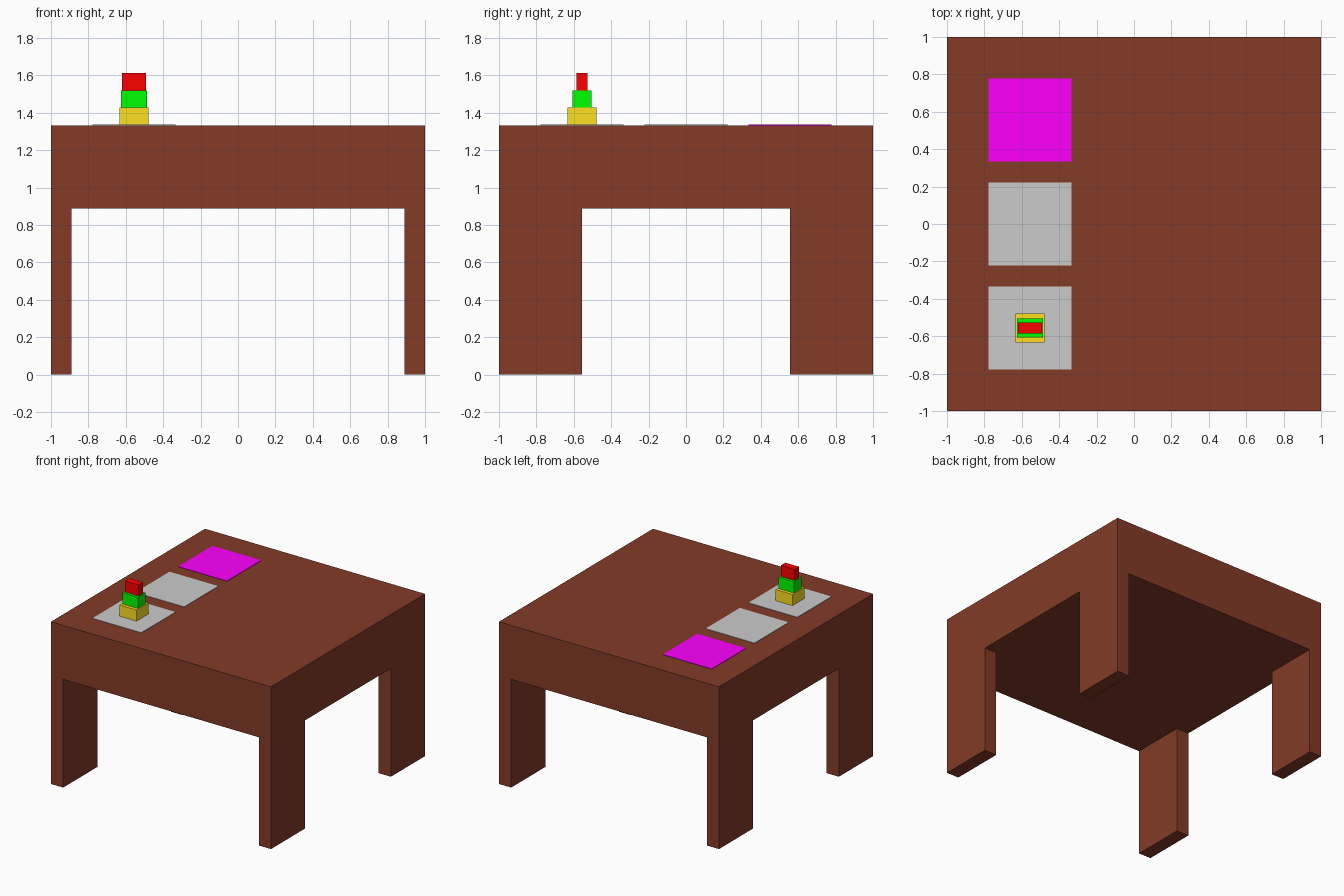
import bpy, bmesh
from mathutils import Matrix, Vector

if "Cube" in bpy.data.objects:
    bpy.data.objects.remove(bpy.data.objects["Cube"])

TOP, UNDER = 1.333, 0.889        # table top and underside heights
LEG_X, LEG_Y = 0.889, 0.556      # inner faces of the legs


def material(name, rgb):
    m = bpy.data.materials.new(name)
    m.diffuse_color = (*rgb, 1)
    m.use_nodes = True
    m.node_tree.nodes["Principled BSDF"].inputs["Base Color"].default_value = m.diffuse_color
    return m


def box_bmesh(center, size):
    bm = bmesh.new()
    mat = Matrix.Translation(center) @ Matrix.Diagonal((*size, 1))
    bmesh.ops.create_cube(bm, size=1, matrix=mat)
    return bm


def finish(bm, name, mat=None):
    mesh = bpy.data.meshes.new(name)
    bm.to_mesh(mesh)
    bm.free()
    obj = bpy.data.objects.new(name, mesh)
    bpy.context.collection.objects.link(obj)
    if mat:
        mesh.materials.append(mat)
    return obj


wood = material("wood", (0.228, 0.044, 0.020))
magenta = material("magenta", (1, 0, 1))
yellow = material("yellow", (1, 0.75, 0.015))
green = material("green", (0, 1, 0))
red = material("red", (1, 0, 0))

# Table: thick slab with the four bottom corners extruded into legs
bm = box_bmesh((0, 0, (TOP + UNDER) / 2), (2, 2, TOP - UNDER))
for axis, d in ((Vector((1, 0, 0)), LEG_X), (Vector((0, 1, 0)), LEG_Y)):
    for s in (-1, 1):
        bmesh.ops.bisect_plane(bm, geom=bm.verts[:] + bm.edges[:] + bm.faces[:],
                               plane_co=axis * d * s, plane_no=axis)
bm.normal_update()
corners = []
for f in bm.faces:
    c = f.calc_center_median()
    if f.normal.z < -0.9 and abs(c.x) > LEG_X and abs(c.y) > LEG_Y:
        corners.append(f)
legs = bmesh.ops.extrude_discrete_faces(bm, faces=corners)["faces"]
for f in legs:
    bmesh.ops.translate(bm, verts=f.verts[:], vec=(0, 0, -UNDER))
bmesh.ops.dissolve_limit(bm, angle_limit=0.01, verts=bm.verts[:], edges=bm.edges[:])
bmesh.ops.recalc_face_normals(bm, faces=bm.faces[:])
finish(bm, "table", wood)

# Row of thin square pads; the rear one is highlighted
PAD_X, PITCH, PAD, THICK = -0.556, 0.556, 0.444, 0.004
for i, (name, mat) in enumerate((("front_pad", None), ("middle_pad", None),
                                 ("rear_pad", magenta))):
    bm = box_bmesh((PAD_X, (i - 1) * PITCH, TOP + THICK / 2), (PAD, PAD, THICK))
    finish(bm, name, mat)

# Stack of three blocks on the front pad
z, H = TOP + THICK, 0.0917
for name, w, d, mat in (("bottom_block", 0.155, 0.155, yellow),
                        ("middle_block", 0.140, 0.101, green),
                        ("top_block", 0.126, 0.058, red)):
    finish(box_bmesh((-0.556, -0.556, z + H / 2), (w, d, H)), name, mat)
    z += H
